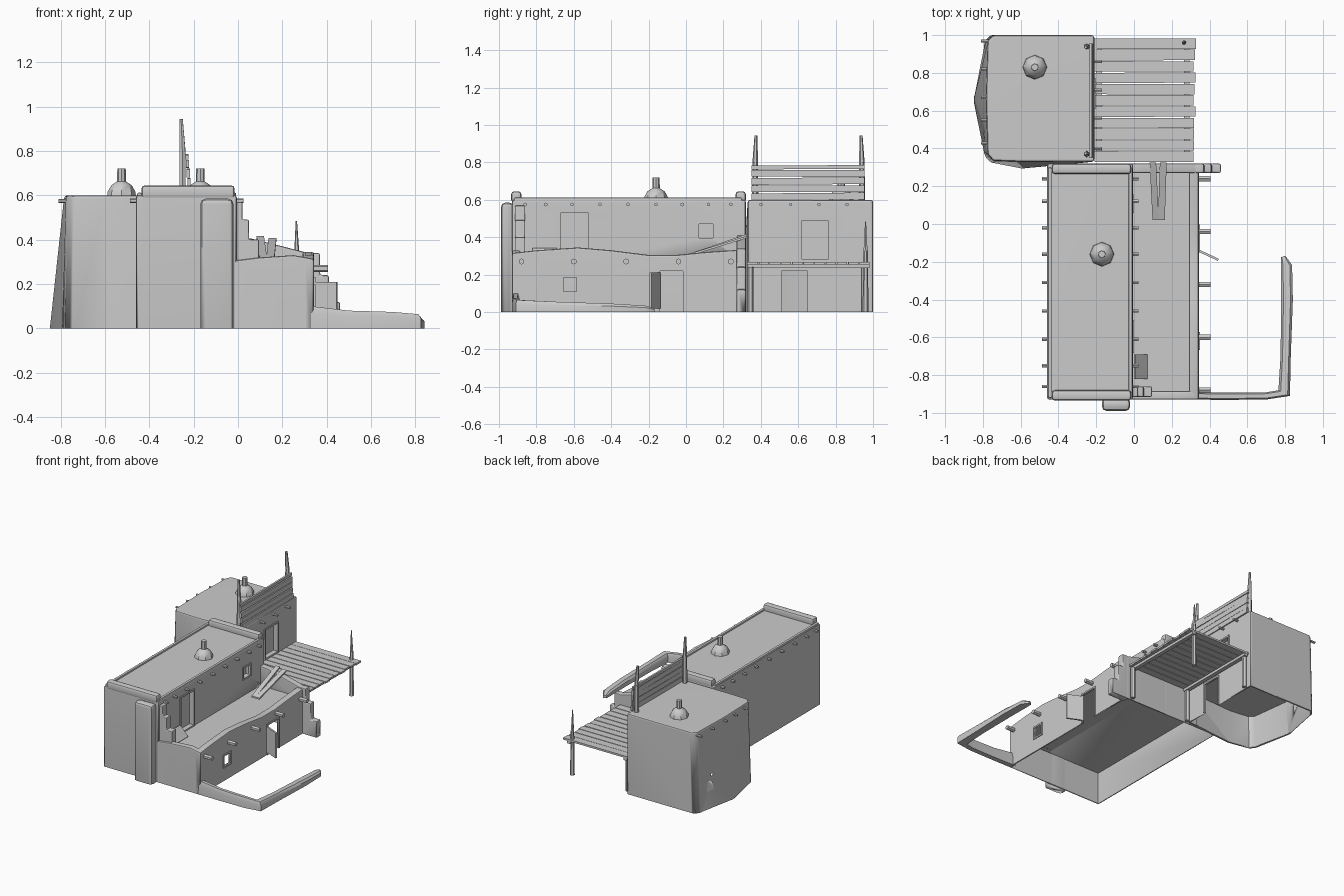
import bpy, bmesh, math, random
from mathutils import Vector

if "Cube" in bpy.data.objects:
    bpy.data.objects.remove(bpy.data.objects["Cube"])
random.seed(4)


def finish(name, bm, bevel=0, smooth=True):
    bmesh.ops.recalc_face_normals(bm, faces=bm.faces)
    me = bpy.data.meshes.new(name)
    bm.to_mesh(me)
    bm.free()
    ob = bpy.data.objects.new(name, me)
    bpy.context.collection.objects.link(ob)
    bpy.ops.object.select_all(action='DESELECT')
    bpy.context.view_layer.objects.active = ob
    ob.select_set(True)
    if bevel:
        m = ob.modifiers.new("bevel", 'BEVEL')
        m.width, m.segments, m.limit_method = bevel, 2, 'ANGLE'
        bpy.ops.object.modifier_apply(modifier=m.name)
    if smooth:
        bpy.ops.object.shade_smooth_by_angle(angle=math.radians(35))
    return ob


def loft(name, rings, bevel=0, smooth=True):
    """Closed skin through rings of equal point count, capped at both ends."""
    bm = bmesh.new()
    vs = [[bm.verts.new(p) for p in r] for r in rings]
    n = len(rings[0])
    for a, b in zip(vs, vs[1:]):
        for i in range(n):
            bm.faces.new((a[i], a[(i + 1) % n], b[(i + 1) % n], b[i]))
    bm.faces.new(vs[0])
    bm.faces.new(vs[-1])
    return finish(name, bm, bevel, smooth)


def box(name, lo, hi, bevel=0):
    (x0, y0, z0), (x1, y1, z1) = lo, hi
    return loft(name, [[(x0, y0, z), (x1, y0, z), (x1, y1, z), (x0, y1, z)] for z in (z0, z1)], bevel)


def prism(name, pts, axis, a, b, bevel=0):
    """Side profile (horizontal, z) pushed along x or y."""
    put = (lambda t, p: (t, p[0], p[1])) if axis == 'x' else (lambda t, p: (p[0], t, p[1]))
    return loft(name, [[put(t, p) for p in pts] for t in (a, b)], bevel)


def rod(name, p, q, r0, r1, sides=6):
    p, q = Vector(p), Vector(q)
    rot = (q - p).to_track_quat('Z', 'Y')
    ring = lambda c, r: [c + rot @ Vector((r * math.cos(t), r * math.sin(t), 0))
                         for t in (2 * math.pi * (i + .5) / sides for i in range(sides))]
    return loft(name, [ring(p, r0), ring(q, r1)])


def subtract(ob, c):
    m = ob.modifiers.new("cut", 'BOOLEAN')
    m.operation, m.object, m.solver = 'DIFFERENCE', c, 'EXACT'
    bpy.context.view_layer.objects.active = ob
    bpy.ops.object.modifier_apply(modifier=m.name)
    bpy.data.objects.remove(c)


def cut(ob, lo, hi):
    subtract(ob, box("cutter", lo, hi))


def trim_base(ob):
    cut(ob, (-2, -2, -1), (2, 2, 0))


def hollow(ob):
    """Shared ground-floor cavity of main block and low room."""
    cut(ob, (-.452, -.922, -.2), (.333, .312, .24))
    trim_base(ob)


def opening(name, wall, x, depth, y0, y1, z0, z1):
    """Hole in an x-facing wall with a thin raised frame."""
    cut(wall, (x - depth, y0, z0), (x + .05, y1, z1))
    z0, w, a, b = max(z0, 0), .012, x - .01, x + .006
    box(name + "_jamb", (a, y0 - w, z0), (b, y0, z1))
    box(name + "_jamb", (a, y1, z0), (b, y1 + w, z1))
    box(name + "_lintel", (a, y0 - w, z1), (b, y1 + w, z1 + w))
    if z0 > .05:
        box(name + "_sill", (a, y0 - w, z0 - w), (b, y1 + w, z0))


# Tall main block, hollow below the ceiling
main = box("main_block", (-.46, -.93, -.05), (-.005, .32, .6), .012)
hollow(main)
opening("upper_door", main, -.005, .03, -.67, -.52, .275, .53)
opening("upper_window", main, -.005, .03, .07, .145, .395, .47)
for x in (-.455, -.03):
    box("roof_rim", (x, -.92, .58), (x + .022, .3, .612), .008)
for y in (-.935, .265):
    box("roof_end_roll", (-.435, y, .585), (-.015, y + .055, .645), .016)
trim_base(box("front_pilaster", (-.17, -.99, -.05), (-.02, -.92, .585), .025))

# Rear block with bulging base and rounded corners
top = [(-.775, .37), (-.745, .335), (-.6, .33), (-.21, .33), (-.21, 1), (-.745, 1), (-.775, .97), (-.783, .66)]
base = [(-.79, .36), (-.76, .325), (-.6, .295), (-.21, .33), (-.21, 1), (-.76, 1), (-.79, .97), (-.848, .66)]


def rear_ring(z, s=1):
    f = z / .6
    return [(-.5 + (b[0] + (t[0] - b[0]) * f + .5) * s, .66 + (b[1] + (t[1] - b[1]) * f - .66) * s, z)
            for b, t in zip(base, top)]


rear = loft("rear_block", [rear_ring(-.05), rear_ring(.6)], .014)
subtract(rear, loft("cutter", [rear_ring(-.1, .965), rear_ring(.24, .965)]))
trim_base(rear)
opening("rear_upper_door", rear, -.21, .03, .62, .76, .28, .49)
opening("rear_lower_door", rear, -.21, .06, .51, .65, -.05, .22)

# Low room: worn walls and terrace floor
ridge = [(-.93, .315), (-.8, .33), (-.58, .345), (-.4, .33), (-.2, .305), (-.05, .305), (.1, .32), (.32, .335)]
side = prism("terrace_side_wall", [(-.93, -.05)] + ridge + [(.32, -.05)], 'x', .29, .343, .012)
hollow(side)
opening("low_door", side, .343, .1, -.14, -.015, -.05, .22)
opening("low_window", side, .343, .1, -.655, -.585, .11, .185)
hollow(prism("terrace_front_wall", [(-.02, -.05), (-.02, .305), (.1, .32), (.25, .33), (.335, .315), (.335, -.05)],
             'y', -.93, -.885, .01))
hollow(prism("terrace_back_wall", [(-.02, -.05), (-.02, .41), (.06, .405), (.18, .375), (.335, .335), (.335, -.05)],
             'y', .27, .32, .01))
box("terrace_floor", (-.02, -.915, .24), (.325, .305, .265))
prism("hatch_leaf", [(.0, .335), (.065, .265), (.072, .272), (.007, .342)], 'y', -.82, -.69)

# Open door leaf
leaf = box("door_leaf", (0, -.006, .02), (.118, .006, .21))
leaf.location = (.34, -.14, 0)
leaf.rotation_euler[2] = math.radians(-25)

# Stepped buttresses
prism("terrace_step_buttress", [(-.02, .26), (-.02, .57), (.02, .57), (.02, .49), (.05, .49), (.05, .4),
                                (.095, .4), (.095, .26)], 'y', -.915, -.86, .007)
trim_base(prism("corner_step_buttress", [(.32, -.05), (.32, .34), (.37, .34), (.37, .24), (.41, .24), (.41, .12),
                                         (.46, .12), (.46, -.05)], 'y', .27, .32, .01))

# Two loose planks leaning on the terrace back wall
for x0, x1, w, z in ((.115, .1, .034, .405), (.145, .155, .036, .395)):
    loft("leaning_plank", [[(x - w / 2, y, h), (x + w / 2, y, h), (x + w / 2, y, h + .012), (x - w / 2, y, h + .012)]
                           for x, y, h in ((x0, .02, .3), (x1, .325, z))], 0, False)

# Protruding roof beams
for y in (-.86, -.75, -.61, -.46, -.31, -.16, -.02, .12, .24):
    rod("main_beam_left", (-.486, y, .575), (-.44, y, .575), .01, .01)
    rod("main_beam_right", (-.03, y, .575), (.025, y, .575), .01, .01)
for y in (.4, .56, .71, .86):
    rod("rear_beam_right", (-.23, y, .575), (-.17, y, .575), .009, .009)
for y in (.43, .55, .67, .82, .97):
    rod("rear_beam_left", (-.81, y, .575), (-.75, y, .575), .009, .009)
for i in range(5):
    y = -.88 + .28 * i
    rod("low_beam", (.32, y, .27), (.405, y, .27), .016, .016)

# Roof domes with pipes
for x, y in ((-.525, .83), (-.17, -.16)):
    ring = [[(x + r * math.cos(i * math.pi / 4), y + r * math.sin(i * math.pi / 4), z) for i in range(8)]
            for r, z in ((.066, .59), (.062, .617), (.046, .645), (.02, .662), (.019, .72))]
    loft("roof_dome", ring)

# Plank deck with bearers and posts
for i in range(11):
    y = .327 + i * .0597
    a, b, c, d = [random.uniform(0, .004) for _ in range(4)]
    x0, x1 = -.208, .319 + random.uniform(-.005, .008)
    loft("deck_plank", [[(x0, y + a, z), (x1, y + b, z), (x1, y + .059 - c, z), (x0, y + .059 - d, z)]
                        for z in (.254, .268)], 0, False)
for x in (-.185, .28):
    box("deck_bearer", (x - .015, .33, .235), (x + .015, .98, .255))
for x, y in ((-.19, .345), (-.19, .955), (.3, .345)):
    rod("deck_post", (x, y, 0), (x, y, .24), .017, .017)
rod("tall_deck_post", (.265, .96, 0), (.265, .96, .33), .016, .012)
rod("tall_deck_post_tip", (.265, .96, .33), (.263, .96, .485), .012, .003)

# Roof railing
for y, d in ((.37, .004), (.94, -.004)):
    rod("rail_post", (-.25, y, .58), (-.25, y, .8), .017, .015)
    rod("rail_post_tip", (-.25, y, .8), (-.256, y + d, .943), .015, .008)
for i in range(5):
    z, t = .6 + i * .041, random.uniform(-.004, .004)
    h = .036 if i < 4 else .02
    x = -.218 - .003 * i
    loft("rail_plank", [[(x - .007, y, k), (x + .007, y, k), (x + .007, y, k + h), (x - .007, y, k + h)]
                        for y, k in ((.35, z + t), (.955, z - t))], 0, False)

# Low ruined yard wall
path = [(.33, -.91, .02, .1), (.5, -.912, .019, .08), (.7, -.91, .019, .074), (.795, -.895, .034, .064),
        (.803, -.7, .027, .055), (.81, -.4, .031, .045), (.807, -.22, .03, .034), (.79, -.172, .012, .02)]
rings = []
for i, (x, y, w, h) in enumerate(path):
    p, q = path[max(i - 1, 0)], path[min(i + 1, len(path) - 1)]
    n = Vector((q[1] - p[1], p[0] - q[0])).normalized()
    rings.append([(x + n.x * w * s, y + n.y * w * s, h * k)
                  for s, k in ((-1, 0), (-1, .7), (-.6, 1), (.6, 1), (1, .7), (1, 0))])
loft("yard_wall", rings)

# Clean shading on the flat walls
for ob in bpy.data.objects:
    ob.modifiers.new("normals", 'WEIGHTED_NORMAL').keep_sharp = True
